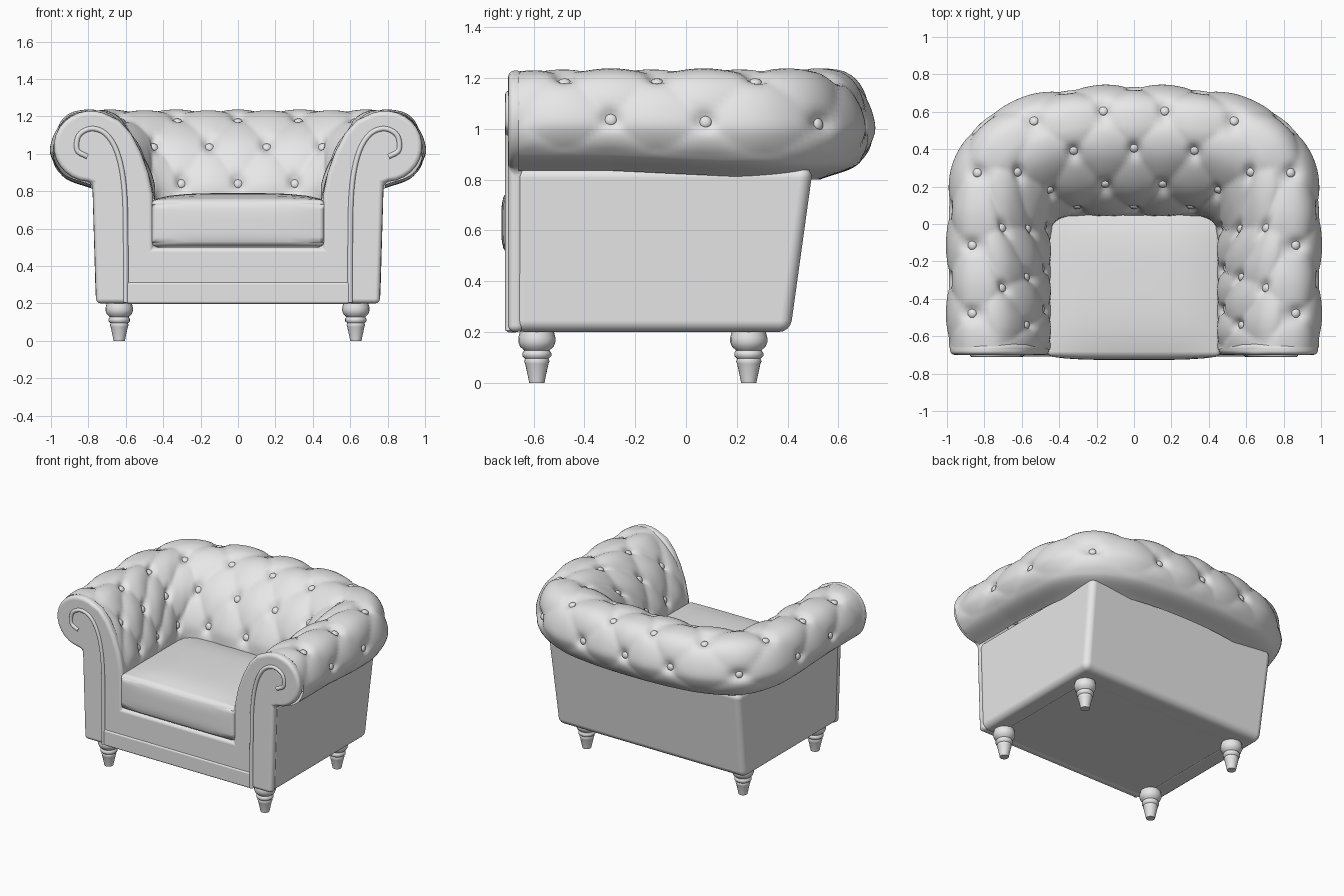
import bpy
import bmesh
import math
from mathutils import Vector

if "Cube" in bpy.data.objects:
    bpy.data.objects.remove(bpy.data.objects["Cube"], do_unlink=True)

GREY = (0.8, 0.8, 0.8, 1.0)
upholstery = bpy.data.materials.new("light_grey")
upholstery.use_nodes = True
upholstery.diffuse_color = GREY
for node in upholstery.node_tree.nodes:
    if node.type == "BSDF_PRINCIPLED":
        node.inputs["Base Color"].default_value = GREY


def add_object(name, data):
    obj = bpy.data.objects.new(name, data)
    bpy.context.scene.collection.objects.link(obj)
    data.materials.append(upholstery)
    return obj


def from_bmesh(name, bm, bevel=0.0, segments=4, fix=True):
    if fix:
        bmesh.ops.recalc_face_normals(bm, faces=bm.faces)
    mesh = bpy.data.meshes.new(name)
    bm.to_mesh(mesh)
    bm.free()
    mesh.shade_smooth()
    obj = add_object(name, mesh)
    if bevel:
        mod = obj.modifiers.new("soft_edges", "BEVEL")
        mod.width = bevel
        mod.segments = segments
        mod.limit_method = "ANGLE"
        mod.angle_limit = math.radians(40)
        mod.harden_normals = True
    return obj


def prism(points, offset):
    """Flat polygon of 3D points pushed along an offset."""
    bm = bmesh.new()
    face = bm.faces.new([bm.verts.new(p) for p in points])
    new = bmesh.ops.extrude_face_region(bm, geom=[face])["geom"]
    bmesh.ops.translate(bm, vec=offset, verts=[g for g in new if isinstance(g, bmesh.types.BMVert)])
    return bm


def box(name, x, y0, y1, z0, z1, bevel):
    corners = [(-x, y0, z0), (x, y0, z0), (x, y1, z0), (-x, y1, z0)]
    return from_bmesh(name, prism(corners, (0, 0, z1 - z0)), bevel)


def spline(keys, t):
    """Catmull-Rom curve through evenly spaced keys."""
    t = min(max(t, 0.0), len(keys) - 1.0)
    i = min(int(t), len(keys) - 2)
    f = t - i
    b, c = Vector(keys[i]), Vector(keys[i + 1])
    a = Vector(keys[i - 1]) if i else b * 2 - c
    d = Vector(keys[i + 2]) if i + 2 < len(keys) else c * 2 - b
    return b + ((c - a) * f + (a * 2 - b * 5 + c * 4 - d) * f * f
                + (b * 3 - a - c * 3 + d) * f ** 3) * 0.5


def clamp(x):
    return max(0.0, min(1.0, x))


# Plan rails from the middle of the back round to the arm front
ARM_STEPS = range(1, 6)
ROLL_RAIL = [(0, .528), (.16, .524), (.33, .51), (.51, .475), (.68, .39), (.762, .25)]
ROLL_RAIL += [(.785, .25 - .182 * k) for k in ARM_STEPS]
INNER_RAIL = [(0, .05), (.15, .05), (.3, .05), (.41, .03), (.447, -.04), (.452, -.15)]
INNER_RAIL += [(.452, -.15 - .104 * k) for k in ARM_STEPS]
# Section from under the roll, over the top, down to the seat
SECTION = [(0, .835), (.155, .9), (.203, 1.04), (.09, 1.21), (-.28, 1.2),
           (-.7, 1.055), (-.96, .85), (-1.03, .64), (-1, .46)]
U_END = 10


def rail(keys, u):
    p = spline(keys, abs(u))
    return Vector((math.copysign(p.x, u), p.y))


def padding(u, v):
    centre = rail(ROLL_RAIL, u)
    tangent = rail(ROLL_RAIL, min(u + .1, U_END)) - rail(ROLL_RAIL, max(u - .1, -U_END))
    outward = Vector((-tangent.y, tangent.x)).normalized()
    off, z = spline(SECTION, v + 2)
    if off > 0:
        p = centre + outward * off
    else:
        p = centre + (rail(INNER_RAIL, u) - centre) * -off
    # The roll hangs a little lower round the back
    return Vector((p.x, p.y, z - .035 * clamp((8 - abs(u)) / 4) * clamp((1 - v) / 2)))


def tufted(u, v):
    """Padding surface with button dimples and puffed diamonds."""
    e = .04
    across = padding(u, v + e) - padding(u, v - e)
    along = padding(min(u + e, U_END), v) - padding(max(u - e, -U_END), v)
    normal = across.cross(along).normalized()
    fade = clamp(min((v + .9) / .7, (4.7 - v) / .6, (U_END - abs(u)) / .6))
    p, q = (u + v) / 2, (u - v) / 2
    puff = abs(math.sin(math.pi * p) * math.sin(math.pi * q)) ** .8
    near = (p - round(p)) ** 2 + (q - round(q)) ** 2
    depth = .018 * puff - .002 - .036 * math.exp(-near / .02)
    return padding(u, v) + normal * depth * fade, normal


# Tufted arms and back in one sweep
NU, NV = 200, 80
bm = bmesh.new()
grid = [[bm.verts.new(tufted(-U_END + 2 * U_END * i / NU, -2 + 8 * j / NV)[0])
         for j in range(NV + 1)] for i in range(NU + 1)]
for i in range(NU):
    for j in range(NV):
        bm.faces.new((grid[i][j], grid[i][j + 1], grid[i + 1][j + 1], grid[i + 1][j]))
from_bmesh("tufted_arms_and_back", bm, fix=False)

# Buttons at every diamond corner
bm = bmesh.new()
for v in range(5):
    for u in range(-9, 10):
        if (u + v) % 2 == 0 and not (v == 4 and abs(u) > 8):
            spot, normal = tufted(u, v)
            turn = normal.to_track_quat("Z", "Y").to_matrix().to_4x4()
            ball = bmesh.ops.create_uvsphere(bm, u_segments=12, v_segments=8, radius=.025)["verts"]
            bmesh.ops.scale(bm, vec=(1, 1, .6), verts=ball)
            bmesh.ops.transform(bm, matrix=turn, verts=ball)
            bmesh.ops.translate(bm, vec=spot + normal * .008, verts=ball)
from_bmesh("buttons", bm)

# Outer side and back walls, leaning out towards the top
plan = [(-.76, -.68), (-.76, .41), (.76, .41), (.76, -.68),
        (.6, -.68), (.6, .22), (-.6, .22), (-.6, -.68)]
bm = prism([(x, y, .2) for x, y in plan], (0, 0, .65))
for vert in bm.verts:
    if vert.co.z > .5:
        if abs(vert.co.x) > .7:
            vert.co.x *= 1.025
        if vert.co.y > .3:
            vert.co.y += .09
from_bmesh("outer_walls", bm, .045)

# Seat platform and lower front rail
box("seat_platform", .63, -.68, .3, .202, .5, .01)
box("front_rail", .6, -.708, -.66, .198, .315, .014)

# Front frame: padded scroll arms joined by the apron
half = [(.758, .2), (.778, .84)]
for k in range(16):
    a = math.radians(-85 + 13 * k)
    half.append((.787 + .198 * math.cos(a), 1.04 + .19 * math.sin(a)))
half += [(.635, 1.18), (.572, 1.11), (.52, 1.01), (.48, .9), (.455, .78), (.45, .5)]
outline = half + [(-x, z) for x, z in reversed(half)]
from_bmesh("front_frame", prism([(x, -.7, z) for x, z in outline], (0, .06, 0)), .026)

# Piping that runs up each arm front and curls into the scroll
SCROLL = [(.6, .205), (.6, .5), (.607, .8), (.64, .99), (.7, 1.1), (.78, 1.135),
          (.85, 1.1), (.86, 1.02), (.805, .985)]
for side, label in ((1, "left"), (-1, "right")):
    curve = bpy.data.curves.new(label + "_scroll_piping", "CURVE")
    curve.dimensions = "3D"
    curve.bevel_depth = .014
    curve.bevel_resolution = 3
    curve.use_fill_caps = True
    line = curve.splines.new("POLY")
    steps = 48
    line.points.add(steps)
    for k in range(steps + 1):
        x, z = spline(SCROLL, (len(SCROLL) - 1) * k / steps)
        line.points[k].co = (side * x, -.698, z, 1)
    line.use_smooth = True
    add_object(label + "_scroll_piping", curve)

# Seat cushion with a crowned top and bulging front
bm = bmesh.new()
bmesh.ops.create_cube(bm, size=2)
bmesh.ops.subdivide_edges(bm, edges=bm.edges[:], cuts=9, use_grid_fill=True)
for vert in bm.verts:
    x, y, z = vert.co
    crown = (1 - x ** 4) * (1 - y ** 4)
    vert.co = (.462 * x, -.315 + .392 * y, .63 + .125 * z + (.035 * crown if z > .99 else 0))
    if y < -.99:
        vert.co.y -= .02 * (1 - z ** 4) * (1 - x ** 4)
from_bmesh("seat_cushion", bm, .045)

# Turned legs
LEG = [(0, 0), (.03, 0), (.034, .02), (.046, .075), (.05, .085), (.046, .095), (.057, .105),
       (.057, .118), (.05, .128), (.066, .142), (.073, .16), (.073, .178), (.066, .205), (0, .205)]
for y, end in ((-.587, "front"), (.247, "back")):
    for x, label in ((.63, "left"), (-.635, "right")):
        bm = bmesh.new()
        verts = [bm.verts.new((r, 0, z)) for r, z in LEG]
        edges = [bm.edges.new(pair) for pair in zip(verts, verts[1:])]
        bmesh.ops.spin(bm, geom=verts + edges, cent=(0, 0, 0), axis=(0, 0, 1),
                       angle=math.tau, steps=20)
        bmesh.ops.remove_doubles(bm, verts=bm.verts, dist=.0005)
        leg = from_bmesh(end + "_" + label + "_leg", bm)
        leg.data.set_sharp_from_angle(angle=math.radians(50))
        leg.location = (x, y, 0)
